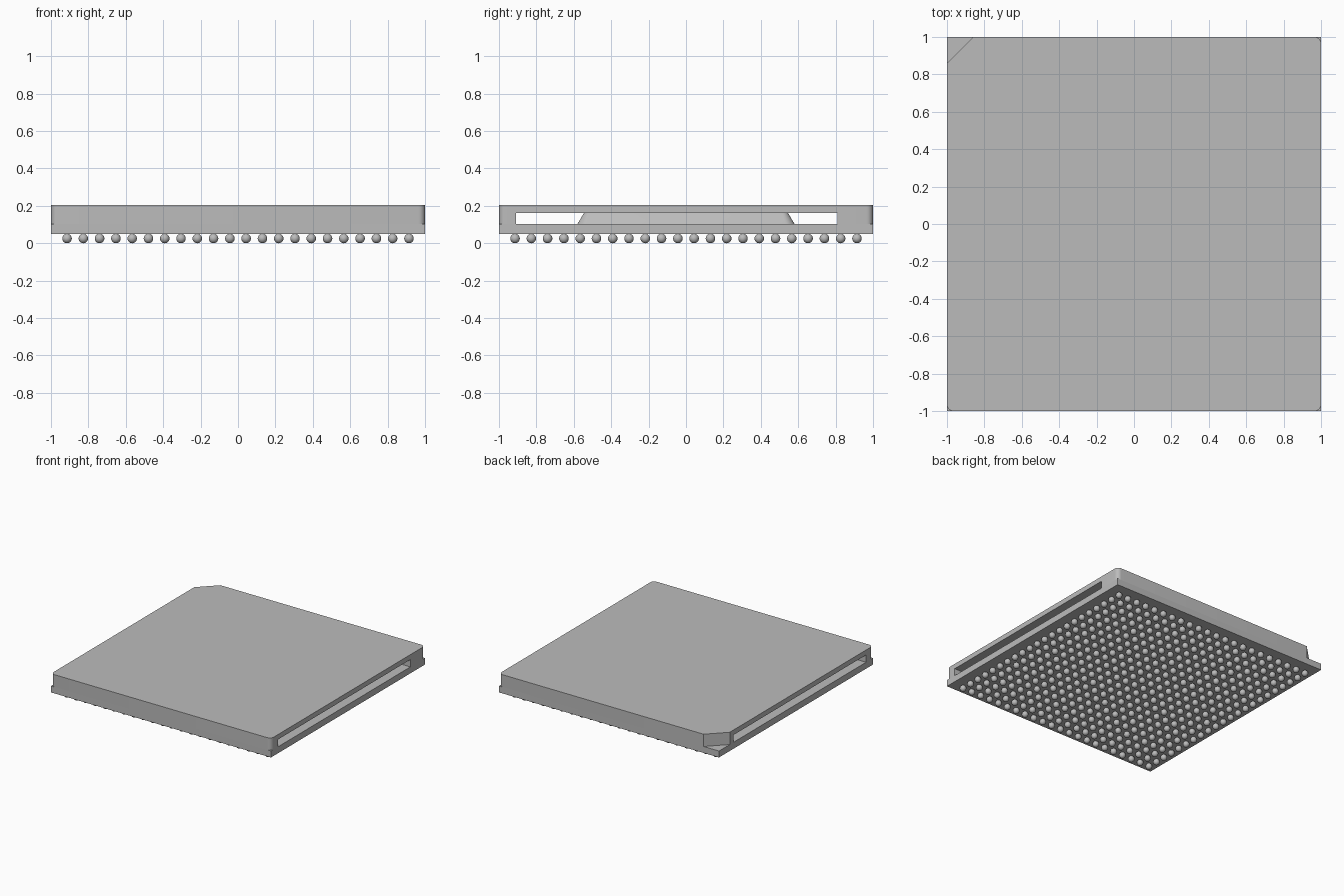
import bpy
import bmesh
import math

cube = bpy.data.objects.get("Cube")
if cube:
    bpy.data.objects.remove(cube, do_unlink=True)

grey = bpy.data.materials.new("neutral_grey")
grey.use_nodes = True
grey.diffuse_color = (0.5, 0.5, 0.5, 1)
grey.node_tree.nodes["Principled BSDF"].inputs["Base Color"].default_value = (0.5, 0.5, 0.5, 1)

SUB_BOTTOM, SUB_TOP, ROOF, TOP = 0.05, 0.103, 0.163, 0.204


def finish(name, bm, smooth=False):
    bmesh.ops.recalc_face_normals(bm, faces=bm.faces)
    mesh = bpy.data.meshes.new(name)
    bm.to_mesh(mesh)
    bm.free()
    mesh.materials.append(grey)
    obj = bpy.data.objects.new(name, mesh)
    bpy.context.collection.objects.link(obj)
    for other in bpy.context.selected_objects:
        other.select_set(False)
    bpy.context.view_layer.objects.active = obj
    obj.select_set(True)
    if smooth:
        bpy.ops.object.shade_smooth_by_angle(angle=math.radians(30))
    return obj


def outline(half, radius, cut=0, steps=6):
    """Square outline with rounded corners; the back right one may be cut straight."""
    points = []
    for i, (sx, sy) in enumerate([(1, 1), (-1, 1), (-1, -1), (1, -1)]):
        if cut and i == 1:
            points += [(-half + cut, half), (-half, half - cut)]
            continue
        for k in range(steps + 1):
            a = math.pi / 2 * (i + k / steps)
            points.append((sx * (half - radius) + radius * math.cos(a),
                           sy * (half - radius) + radius * math.sin(a)))
    return points


def loft(lower, upper, z0, z1):
    """Closed solid between two outlines with the same point count."""
    bm = bmesh.new()
    a = [bm.verts.new((x, y, z0)) for x, y in lower]
    b = [bm.verts.new((x, y, z1)) for x, y in upper]
    bm.faces.new(a)
    bm.faces.new(b)
    for i in range(len(a)):
        j = (i + 1) % len(a)
        bm.faces.new((a[i], a[j], b[j], b[i]))
    return bm


def box(x0, x1, y0, y1, z0, z1):
    corners = [(x0, y0), (x1, y0), (x1, y1), (x0, y1)]
    return loft(corners, corners, z0, z1)


# Substrate board
finish("substrate", box(-1, 1, -1, 1, SUB_BOTTOM, SUB_TOP))

# Lid with one cut corner and a channel running through from side to side
rim = outline(1, 0.035, cut=0.14)
lid = finish("lid", loft(rim, rim, SUB_TOP, TOP))
channel = finish("channel_cutter", box(-1.2, 1.2, -0.91, 0.81, 0, ROOF))
channel.hide_render = True
bpy.context.view_layer.objects.active = lid
cut = lid.modifiers.new("channel", 'BOOLEAN')
cut.operation = 'DIFFERENCE'
cut.solver = 'EXACT'
cut.object = channel
bpy.ops.object.modifier_apply(modifier=cut.name)
bpy.data.objects.remove(channel, do_unlink=True)
for other in bpy.context.selected_objects:
    other.select_set(False)
lid.select_set(True)
bpy.ops.object.shade_smooth_by_angle(angle=math.radians(30))

# Chip under the lid with sloping sides
finish("chip", loft(outline(0.58, 0.05), outline(0.545, 0.03), SUB_TOP, ROOF), smooth=True)

# Grid of solder balls
COUNT, FIRST, RADIUS = 22, -0.914, 0.0255
bm = bmesh.new()
bmesh.ops.create_uvsphere(bm, u_segments=16, v_segments=10, radius=RADIUS)
balls = finish("solder_balls", bm, smooth=True)
balls.location = (FIRST, FIRST, RADIUS)
pitch = -2 * FIRST / (COUNT - 1)
for name, step in (("columns", (pitch, 0, 0)), ("rows", (0, pitch, 0))):
    array = balls.modifiers.new(name, 'ARRAY')
    array.count = COUNT
    array.use_relative_offset = False
    array.use_constant_offset = True
    array.constant_offset_displace = step
